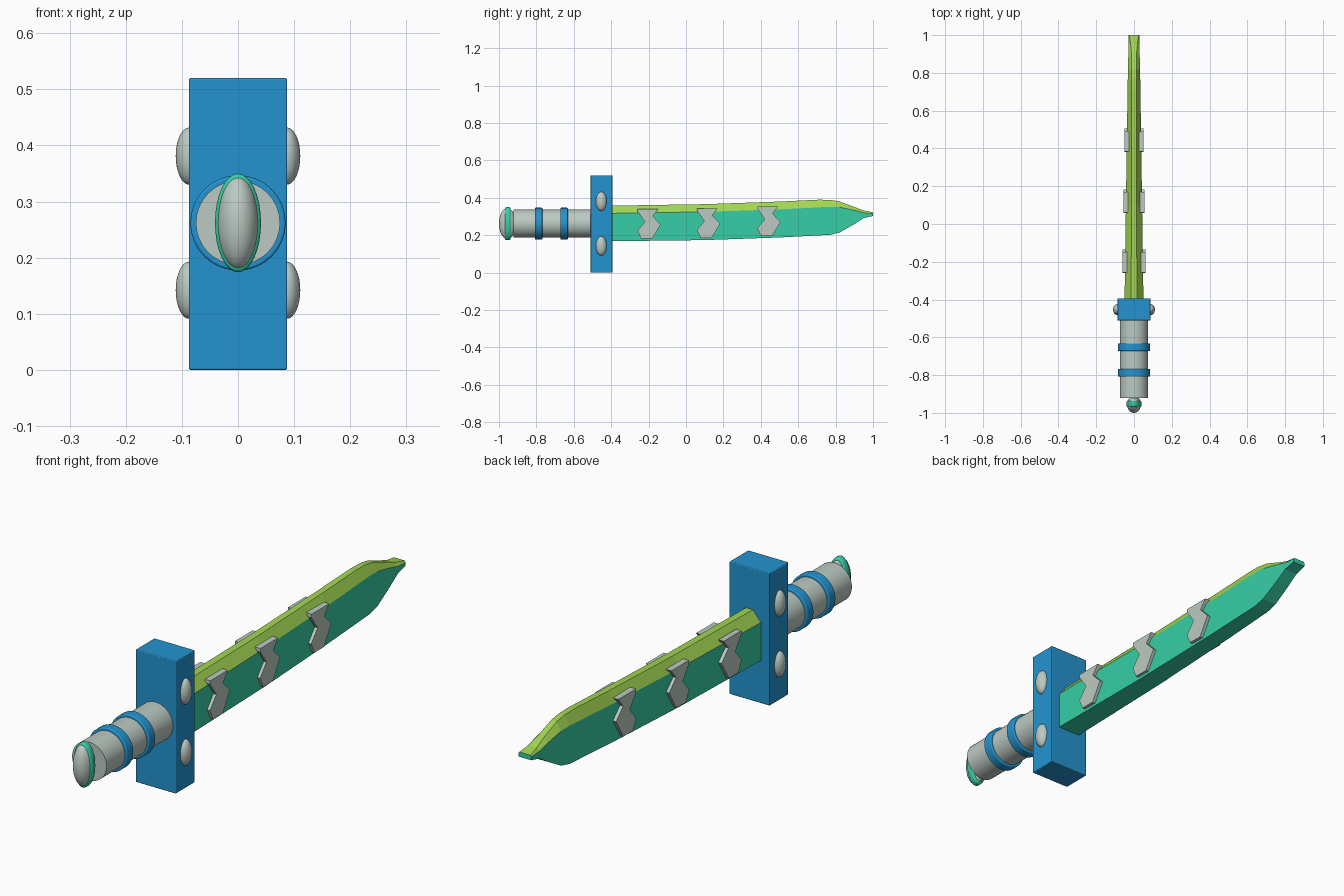
import bpy, bmesh, math
from mathutils import Matrix

if "Cube" in bpy.data.objects:
    bpy.data.objects.remove(bpy.data.objects["Cube"])


def srgb(r, g, b):
    f = lambda c: c / 12.92 if c <= 0.04045 else ((c + 0.055) / 1.055) ** 2.4
    return (f(r / 255), f(g / 255), f(b / 255), 1)


def material(name, *rgb):
    m = bpy.data.materials.new(name)
    m.diffuse_color = srgb(*rgb)
    m.use_nodes = True
    m.node_tree.nodes["Principled BSDF"].inputs["Base Color"].default_value = m.diffuse_color
    return m


BLUE = material("blue", 36, 148, 208)
GREY = material("pale grey", 188, 202, 194)
TEAL = material("teal", 54, 206, 166)
GREEN = material("lime green", 162, 214, 82)
AXIS_Z = 0.262   # height of the grip axis


def make(name, bm, mats, smooth=False, bevel=0):
    bmesh.ops.recalc_face_normals(bm, faces=bm.faces)
    me = bpy.data.meshes.new(name)
    bm.to_mesh(me)
    bm.free()
    ob = bpy.data.objects.new(name, me)
    bpy.context.collection.objects.link(ob)
    for m in mats:
        me.materials.append(m)
    if bevel:
        mod = ob.modifiers.new("bevel", 'BEVEL')
        mod.width = bevel
        mod.segments = 3
        mod.limit_method = 'ANGLE'
    if smooth:
        bpy.context.view_layer.objects.active = ob
        ob.select_set(True)
        bpy.ops.object.shade_smooth_by_angle(angle=math.radians(35))
        ob.select_set(False)
    return ob


def rod(name, y0, y1, rx, rz, mat, bevel=0):
    """Elliptic cylinder lying along y on the grip axis."""
    bm = bmesh.new()
    bmesh.ops.create_cone(bm, cap_ends=True, segments=32, radius1=1, radius2=1, depth=1)
    bm.transform(Matrix.Translation((0, (y0 + y1) / 2, AXIS_Z))
                 @ Matrix.Diagonal((rx, y1 - y0, rz, 1))
                 @ Matrix.Rotation(math.pi / 2, 4, 'X'))
    return make(name, bm, [mat], True, bevel)


def ellipsoid(name, centre, radii, mat):
    bm = bmesh.new()
    bmesh.ops.create_uvsphere(bm, u_segments=32, v_segments=16, radius=1)
    bm.transform(Matrix.Translation(centre) @ Matrix.Diagonal((*radii, 1)))
    return make(name, bm, [mat], True)


# Grip, bands and pommel
rod("grip", -0.922, -0.45, 0.075, 0.075, GREY)
rod("grip_band_rear", -0.808, -0.768, 0.085, 0.085, BLUE, 0.004)
rod("grip_band_front", -0.672, -0.632, 0.085, 0.085, BLUE, 0.004)
ellipsoid("pommel", (0, -0.955, AXIS_Z), (0.037, 0.045, 0.084), GREY)
rod("pommel_ring", -0.968, -0.938, 0.041, 0.088, TEAL, 0.008)

# Crossguard
bm = bmesh.new()
bmesh.ops.create_cube(bm, size=1)
bm.transform(Matrix.Translation((0, -0.452, 0.26)) @ Matrix.Diagonal((0.175, 0.117, 0.52, 1)))
make("crossguard", bm, [BLUE], False, 0.003)

# Rivets on both sides of the guard
for side in (-1, 1):
    for z in (0.142, 0.381):
        ellipsoid("rivet", (side * 0.087, -0.453, z), (0.024, 0.029, 0.051), GREY)

# Blade: six-sided section lofted along y
# (y, half width, half top width, bottom z, shoulder z, top z)
stations = [(-0.40, 0.050, 0.015, 0.168, 0.317, 0.358),
            (0.10, 0.043, 0.014, 0.174, 0.325, 0.366),
            (0.50, 0.037, 0.013, 0.188, 0.338, 0.380),
            (0.71, 0.034, 0.012, 0.199, 0.349, 0.390),
            (0.77, 0.033, 0.012, 0.202, 0.352, 0.389),
            (0.82, 0.032, 0.012, 0.214, 0.350, 0.381),
            (0.90, 0.030, 0.013, 0.259, 0.333, 0.351),
            (0.95, 0.029, 0.018, 0.291, 0.320, 0.332),
            (1.00, 0.028, 0.024, 0.303, 0.316, 0.322)]
bm = bmesh.new()
rings = []
for y, w, t, b, s, top in stations:
    section = [(-w, b), (w, b), (w, s), (t, top), (-t, top), (-w, s)]
    rings.append([bm.verts.new((x, y, z)) for x, z in section])
for a, b in zip(rings, rings[1:]):
    for i in range(6):
        j = (i + 1) % 6
        f = bm.faces.new((a[i], a[j], b[j], b[i]))
        f.material_index = 1 if i in (2, 3, 4) else 0   # upper bevels and spine
bm.faces.new(rings[0])
bm.faces.new(rings[-1])
make("blade", bm, [TEAL, GREEN])

# Zigzag plates on both sides of the blade
zigzag = [(-0.060, 0.080), (0.050, 0.080), (0.020, 0.042), (0.063, -0.002), (0.018, -0.078),
          (-0.042, -0.078), (-0.062, -0.036), (-0.022, 0.012), (-0.060, 0.066)]
for yc, zc, x0, x1 in ((-0.198, 0.260, 0.037, 0.060),
                       (0.120, 0.264, 0.031, 0.055),
                       (0.443, 0.274, 0.026, 0.051)):
    for side in (-1, 1):
        bm = bmesh.new()
        face = bm.faces.new([bm.verts.new((side * x0, yc + y, zc + z)) for y, z in zigzag])
        out = bmesh.ops.extrude_face_region(bm, geom=[face], use_keep_orig=True)
        for v in out["geom"]:
            if isinstance(v, bmesh.types.BMVert):
                v.co.x = side * x1
        make("zigzag_plate", bm, [GREY])
